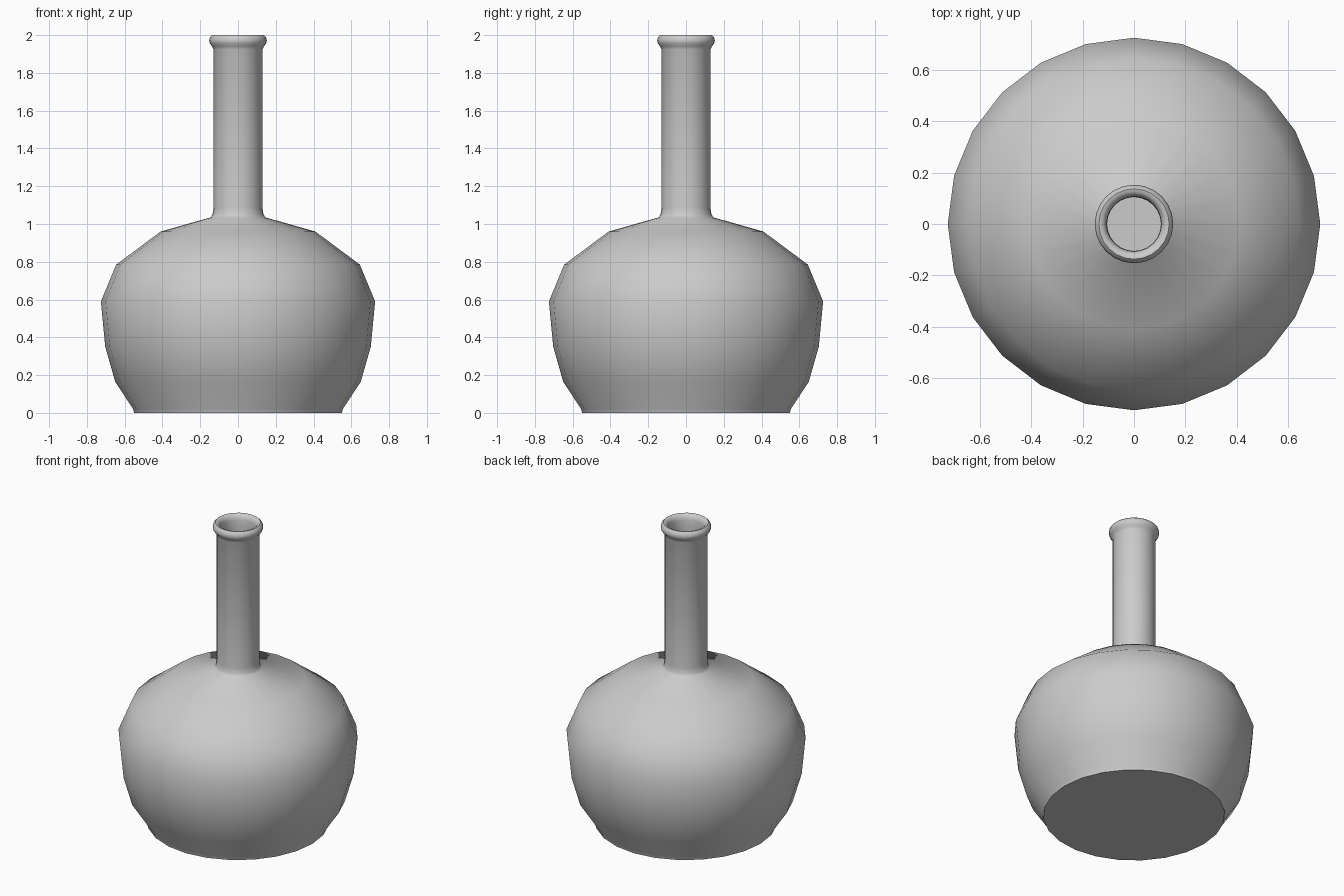
import bpy, bmesh, math

if "Cube" in bpy.data.objects:
    bpy.data.objects.remove(bpy.data.objects["Cube"])

SIDES = 24

def lathe(name, profile, sides=SIDES):
    """Revolve an (r, z) profile about z; r = 0 makes a pole."""
    bm = bmesh.new()
    rings = []
    for r, z in profile:
        if r == 0:
            rings.append([bm.verts.new((0, 0, z))] * sides)
        else:
            rings.append([bm.verts.new((r * math.cos(2 * math.pi * i / sides),
                                        r * math.sin(2 * math.pi * i / sides), z))
                          for i in range(sides)])
    for a, b in zip(rings, rings[1:]):
        for i in range(sides):
            j = (i + 1) % sides
            corners = list(dict.fromkeys((a[i], a[j], b[j], b[i])))
            bm.faces.new(corners)
    bmesh.ops.recalc_face_normals(bm, faces=bm.faces)
    me = bpy.data.meshes.new(name)
    bm.to_mesh(me)
    bm.free()
    ob = bpy.data.objects.new(name, me)
    bpy.context.collection.objects.link(ob)
    return ob

# Outside: base, round body, shoulder, neck
outer = [(0, 0), (0.55, 0), (0.555, 0.02), (0.65, 0.165), (0.703, 0.35),
         (0.726, 0.59), (0.645, 0.785), (0.41, 0.96), (0.145, 1.035),
         (0.135, 1.05), (0.13, 1.085), (0.13, 1.925)]
# Rolled lip
lip = [(0.137, 1.94), (0.149, 1.955), (0.153, 1.972), (0.148, 1.99),
       (0.137, 2.0), (0.124, 1.998), (0.112, 1.985), (0.107, 1.965)]
# Hollow inside
inner = [(0.105, 1.92), (0.105, 1.03), (0.40, 0.935), (0.62, 0.77),
         (0.70, 0.585), (0.677, 0.35), (0.625, 0.17), (0.53, 0.03), (0, 0.03)]

bottle = lathe("bottle", outer + lip + inner)
bpy.context.view_layer.objects.active = bottle
bottle.select_set(True)
bpy.ops.object.shade_smooth_by_angle(angle=math.radians(50))
